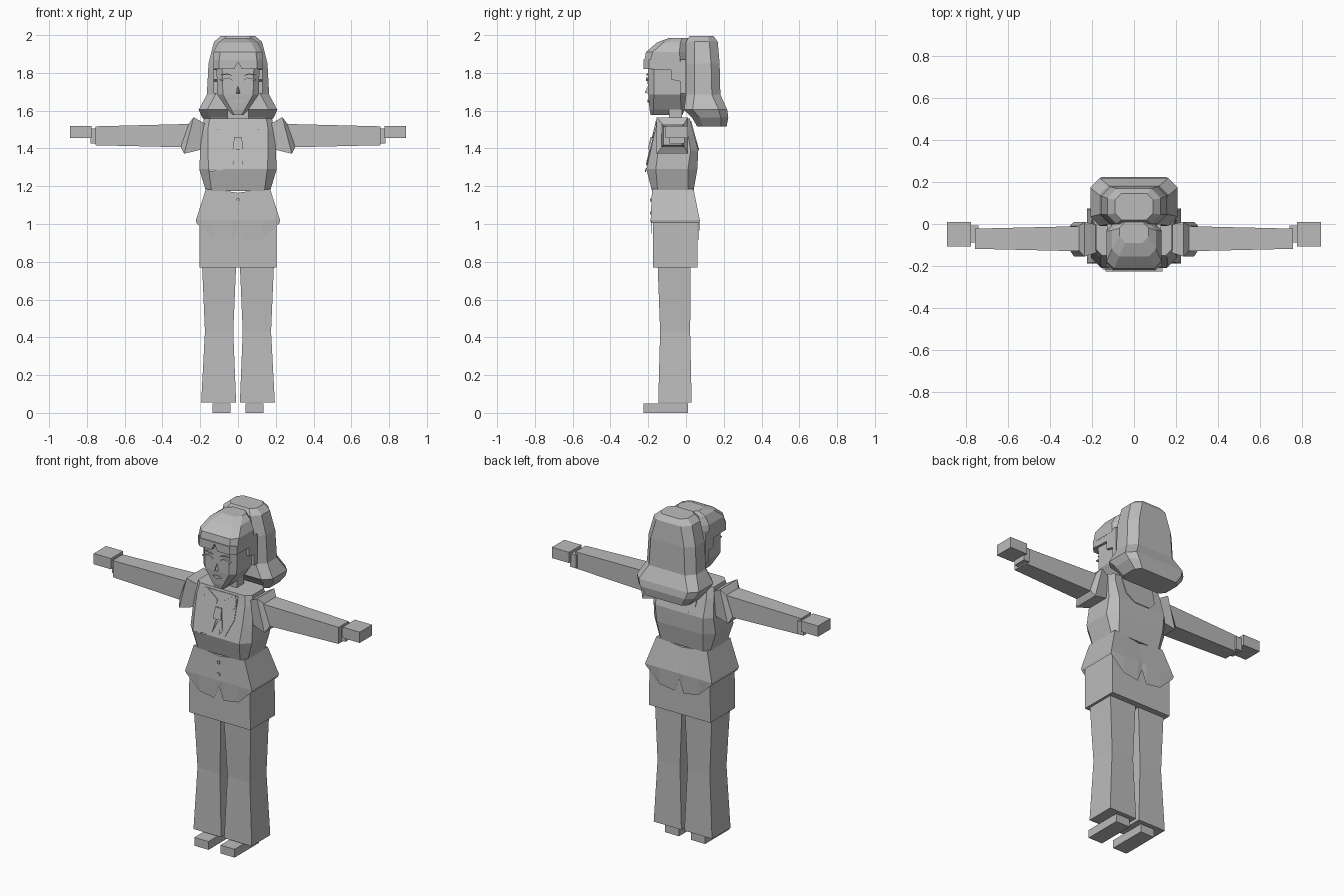
import bpy, bmesh

grey = bpy.data.materials.new("light_grey")
grey.diffuse_color = (0.5, 0.5, 0.5, 1)


def finish(name, bm, mirror=False):
    bmesh.ops.recalc_face_normals(bm, faces=bm.faces)
    me = bpy.data.meshes.new(name)
    bm.to_mesh(me)
    bm.free()
    me.materials.append(grey)
    ob = bpy.data.objects.new(name, me)
    bpy.context.collection.objects.link(ob)
    if mirror:
        m = ob.modifiers.new("mirror", 'MIRROR')
        m.use_mirror_merge = False
    return ob


def loft(name, rings, mirror=False, caps=(True, True)):
    """Skin a stack of rings that share a point count."""
    bm = bmesh.new()
    vs = [[bm.verts.new(p) for p in r] for r in rings]
    n = len(rings[0])
    for a, b in zip(vs, vs[1:]):
        for i in range(n):
            j = (i + 1) % n
            bm.faces.new((a[i], a[j], b[j], b[i]))
    if caps[0]:
        bm.faces.new(vs[0])
    if caps[1]:
        bm.faces.new(vs[-1])
    return finish(name, bm, mirror)


def rect(z, x0, x1, y0, y1):
    return [(x0, y0, z), (x1, y0, z), (x1, y1, z), (x0, y1, z)]


def octa(z, w, y0, y1, c):
    """Centred rectangle with cut corners."""
    return [(-w + c, y0, z), (w - c, y0, z), (w, y0 + c, z), (w, y1 - c, z),
            (w - c, y1, z), (-w + c, y1, z), (-w, y1 - c, z), (-w, y0 + c, z)]


def xrect(x0, x1, y0, y1, z0, z1):
    """Ring across an arm; x0 at the bottom edge, x1 at the top edge."""
    return [(x0, y0, z0), (x0, y1, z0), (x1, y1, z1), (x1, y0, z1)]


def slab(name, pts, vec, mirror=False):
    """Flat outline pushed along a vector."""
    far = [tuple(p[i] + vec[i] for i in range(3)) for p in pts]
    return loft(name, [pts, far], mirror)


def chest(pts, out=0.0):
    return [(x, -0.21 + 0.226 * (z - 1.29) - out, z) for x, z in pts]


def face(pts):
    return [(x, -0.199, z) for x, z in pts]


# Shoes, flared trouser legs and hip block
loft("shoe", [rect(0, .04, .135, -.225, .01), rect(.05, .04, .135, -.225, .01)], True)
loft("leg", [rect(.055, .01, .195, -.147, .03), rect(.43, .025, .175, -.137, .022),
             rect(.78, .01, .19, -.15, .025)], True)
loft("hips", [rect(.77, -.205, .205, -.175, .06), rect(1.02, -.203, .203, -.175, .06),
              rect(1.15, -.16, .16, -.165, .03)])


# Jacket skirt with a notched hem front and back
def hem_ring(half):
    return half + [(-x, y, z) for x, y, z in half[-2:0:-1]]


XS = (0, .03, .13, 1, 1, .13, .03, 0)


def jacket_ring(side, y0, y1, zs):
    return hem_ring([(min(x, side), y0 if i < 4 else y1, zs[i if i < 4 else 7 - i])
                     for i, x in enumerate(XS)])


loft("jacket_skirt", [jacket_ring(.17, -.18, .04, (1.165, 1.17, 1.18, 1.185)),
                      jacket_ring(.223, -.187, .073, (1.02, 1.02, 1.02, 1.02)),
                      jacket_ring(.22, -.182, .067, (.985, .905, .92, 1.005))],
     caps=(True, False))

# Torso
loft("torso", [octa(1.175, .17, -.18, .04, .03), octa(1.29, .205, -.21, .06, .05),
               octa(1.39, .2, -.187, .065, .04), octa(1.5, .19, -.1625, .035, .03),
               octa(1.558, .18, -.15, .02, .03)])

# Shirt front, round collar, bow, pocket and back collar
T = (0, -.004, 0)
slab("shirt_front", chest([(-.11, 1.545), (-.105, 1.41), (-.06, 1.31), (-.03, 1.31), (0, 1.38),
                           (.03, 1.31), (.06, 1.31), (.105, 1.41), (.11, 1.545)]), T)
slab("collar", chest([(.02, 1.5), (.095, 1.548), (.108, 1.5), (.09, 1.465),
                      (.055, 1.455), (.02, 1.475)], .004), T, True)
slab("bow_tail", chest([(.002, 1.43), (.02, 1.43), (.04, 1.34), (.025, 1.315)], .004), T, True)
slab("bow_knot", chest([(-.02, 1.46), (.02, 1.46), (.028, 1.395), (-.028, 1.395)], .008),
     (0, -.008, 0))
slab("pocket_trim", chest([(-.15, 1.275), (-.07, 1.29), (-.07, 1.297), (-.15, 1.283)]), T)
slab("back_collar", [(x, .065 - .273 * (z - 1.39), z) for x, z in
                     [(-.11, 1.545), (-.1, 1.44), (-.05, 1.392), (.05, 1.392),
                      (.1, 1.44), (.11, 1.545)]], (0, .005, 0))
for z in (1.12, 1.05):
    slab("button", [(-.008, -.182, z), (.008, -.182, z), (.008, -.182, z + .016),
                    (-.008, -.182, z + .016)], (0, -.008, 0))

# Sleeves, cuffs and hands
loft("shoulder", [xrect(.17, .17, -.13, -.01, 1.40, 1.53), xrect(.19, .19, -.14, 0, 1.395, 1.54),
                  xrect(.285, .235, -.155, .01, 1.372, 1.565),
                  xrect(.305, .262, -.125, -.01, 1.41, 1.53)], True)
loft("sleeve", [xrect(.24, .24, -.13, -.01, 1.405, 1.53),
                xrect(.755, .755, -.118, -.022, 1.417, 1.517)], True)
loft("cuff", [xrect(.74, .74, -.088, -.008, 1.425, 1.505),
              xrect(.78, .78, -.088, -.008, 1.425, 1.505)], True)
loft("hand", [xrect(.775, .775, -.108, .01, 1.455, 1.52),
              xrect(.89, .89, -.108, .01, 1.455, 1.52)], True)

# Neck and head
loft("neck", [rect(1.54, -.055, .055, -.09, -.02), rect(1.66, -.055, .055, -.09, -.02)])
loft("head", [octa(1.578, .03, -.187, -.02, .01), octa(1.605, .055, -.193, -.005, .02),
              octa(1.685, .11, -.2, 0, .03), octa(1.87, .115, -.2, 0, .03)])

# Face details
slab("eye", face([(.025, 1.755), (.045, 1.768), (.075, 1.765), (.08, 1.75), (.05, 1.742)]),
     (0, -.006, 0), True)
slab("lash", face([(.025, 1.76), (.05, 1.775), (.095, 1.765), (.09, 1.757), (.05, 1.766)]),
     (0, -.012, 0), True)
slab("brow", face([(.025, 1.785), (.06, 1.798), (.09, 1.79), (.06, 1.79)]), (0, -.009, 0), True)
loft("nose", [[(-.012, -.199, 1.69), (.012, -.199, 1.69), (0, -.199, 1.735)],
              [(-.004, -.218, 1.695), (.004, -.218, 1.695), (0, -.216, 1.702)]])
slab("mouth", [(x, -.194, z) for x, z in [(-.03, 1.652), (-.01, 1.66), (.01, 1.66), (.03, 1.652),
                                          (.01, 1.643), (-.01, 1.643)]], (0, -.009, 0))

# Front hair cap with parted fringe and stepped side locks
loft("hair_cap", [octa(1.855, .13, -.222, 0, .03), octa(1.91, .13, -.212, 0, .035),
                  octa(1.96, .105, -.155, .005, .035), octa(1.985, .07, -.09, .01, .03)])
slab("fringe", [(x, -.225, z) for x, z in [(0, 1.862), (.02, 1.82), (.1, 1.82), (.1, 1.87),
                                           (0, 1.87)]], (0, .03, 0), True)
slab("fringe_corner", [(.1, -.225, 1.82), (.13, -.195, 1.82), (.13, -.165, 1.82),
                       (.1, -.195, 1.82)], (0, 0, .05), True)
slab("side_lock", [(.108, y, z) for y, z in [(-.195, 1.82), (-.08, 1.815), (-.08, 1.765),
                                             (-.03, 1.755), (-.03, 1.69), (0, 1.69),
                                             (0, 1.87), (-.195, 1.87)]], (.021, 0, 0), True)

# Long back hair with flared ends
loft("back_hair", [octa(1.515, .15, .06, .215, .03), octa(1.565, .19, .03, .224, .04),
                   octa(1.605, .208, -.01, .218, .045), octa(1.685, .165, 0, .182, .045),
                   octa(1.85, .156, 0, .178, .045), octa(1.965, .127, 0, .168, .045),
                   octa(1.996, .09, .02, .145, .03)])
